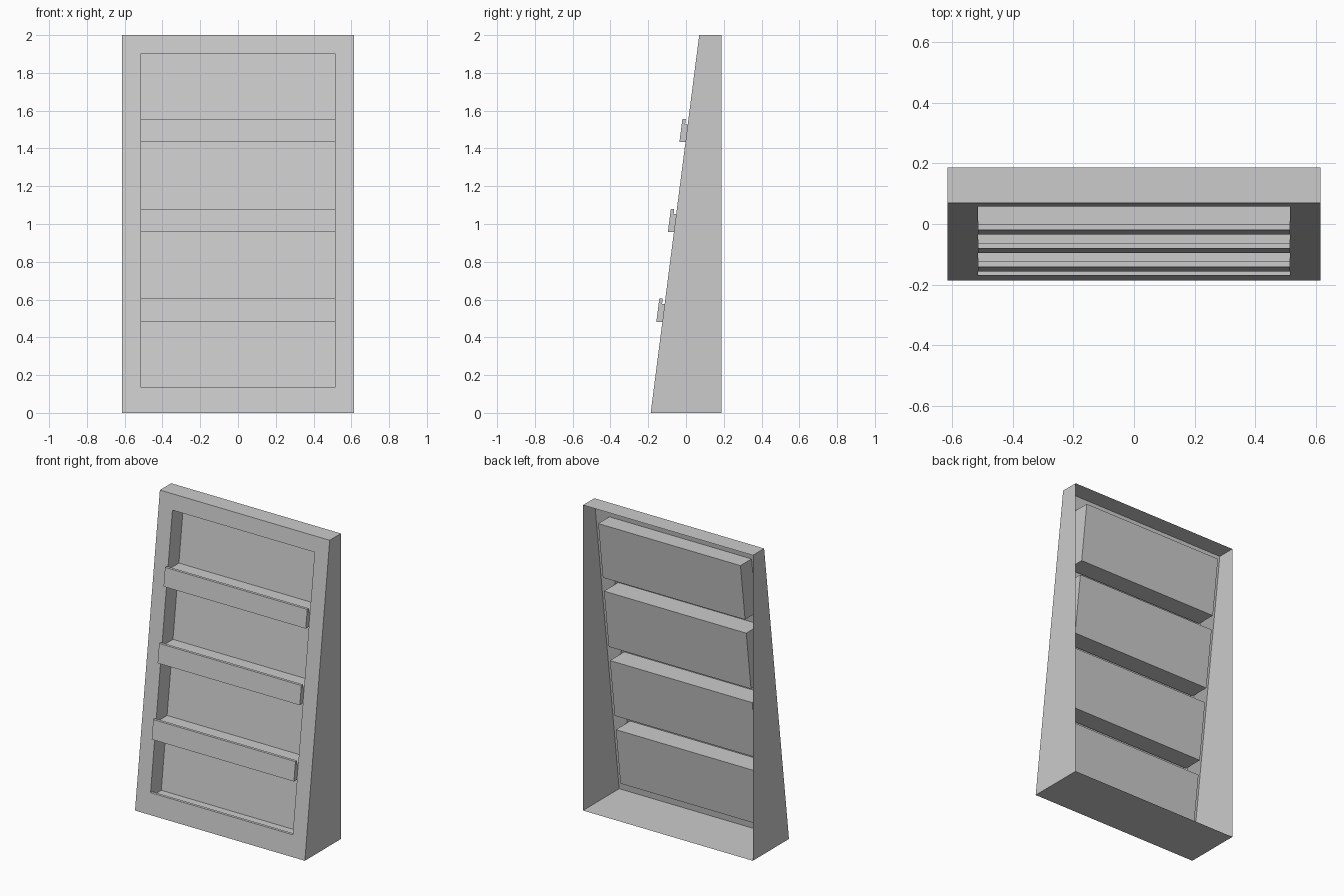
import bpy, bmesh

if "Cube" in bpy.data.objects:
    bpy.data.objects.remove(bpy.data.objects["Cube"])

W, O = 0.615, 0.515            # half width of cabinet and of opening
BACK, H = 0.187, 2.0
Z_TOP, Z_BOT = 1.9, 0.11       # opening
DEPTH, OUT, LIP = 0.115, 0.032, 0.018


def f(z):
    """y of the leaning front plane at height z"""
    return -0.187 + 0.257 * z / H


def strip(bm, profile, x0, x1):
    """extrude an open (y, z) profile across x as a thin sheet"""
    a = [bm.verts.new((x0, y, z)) for y, z in profile]
    b = [bm.verts.new((x1, y, z)) for y, z in profile]
    for i in range(len(profile) - 1):
        bm.faces.new((a[i], a[i + 1], b[i + 1], b[i]))


def caps(bm, profile, x):
    """mirrored pair of end faces"""
    bm.faces.new([bm.verts.new((x, y, z)) for y, z in profile])
    bm.faces.new([bm.verts.new((-x, y, z)) for y, z in reversed(profile)])


def finish(bm, name):
    bmesh.ops.remove_doubles(bm, verts=bm.verts, dist=1e-5)
    me = bpy.data.meshes.new(name)
    bm.to_mesh(me)
    bm.free()
    bpy.context.collection.objects.link(bpy.data.objects.new(name, me))


# Cabinet shell, open at the back, with a window in the leaning front
bm = bmesh.new()
strip(bm, [(BACK, H), (f(H), H), (f(Z_TOP), Z_TOP)], -W, W)
strip(bm, [(f(Z_BOT), Z_BOT), (f(0), 0), (BACK, 0)], -W, W)
for x0, x1 in ((-W, -O), (O, W)):
    strip(bm, [(f(Z_TOP), Z_TOP), (f(Z_BOT), Z_BOT)], x0, x1)
caps(bm, [(BACK, H), (f(H), H), (f(0), 0), (BACK, 0)], W)
finish(bm, "cabinet_shell")

# Display pockets: (top, floor, lip top, underside, how far the rail stands out)
pockets = [
    (1.9, 1.528, 1.555, 1.435, OUT),
    (1.435, 1.052, 1.08, 0.957, OUT),
    (0.957, 0.577, 0.605, 0.481, OUT),
    (0.481, 0.11, 0.137, 0.11, 0.0),
]
y_start = f(Z_TOP)
for i, (top, floor, lip, under, out) in enumerate(pockets, 1):
    # Recessed box: ceiling, back panel, floor and side walls
    bm = bmesh.new()
    y_lip = f(floor) - out + LIP
    back_top, back_low = (f(top) + DEPTH, top), (f(floor) + DEPTH, floor)
    strip(bm, [(y_start, top), back_top, back_low, (y_lip, floor)], -O, O)
    caps(bm, [(f(top), top), back_top, back_low, (f(floor), floor)], O)
    finish(bm, f"pocket_{i}")

    # Front rail with raised lip
    bm = bmesh.new()
    y_start = f(under) - out
    rail = [(y_lip, floor), (f(lip) - out + LIP, lip),
            (f(lip) - out, lip), (y_start, under)]
    strip(bm, rail, -O, O)
    if out:
        caps(bm, [(f(floor), floor)] + rail + [(f(under), under)], O)
    finish(bm, f"rail_{i}")
